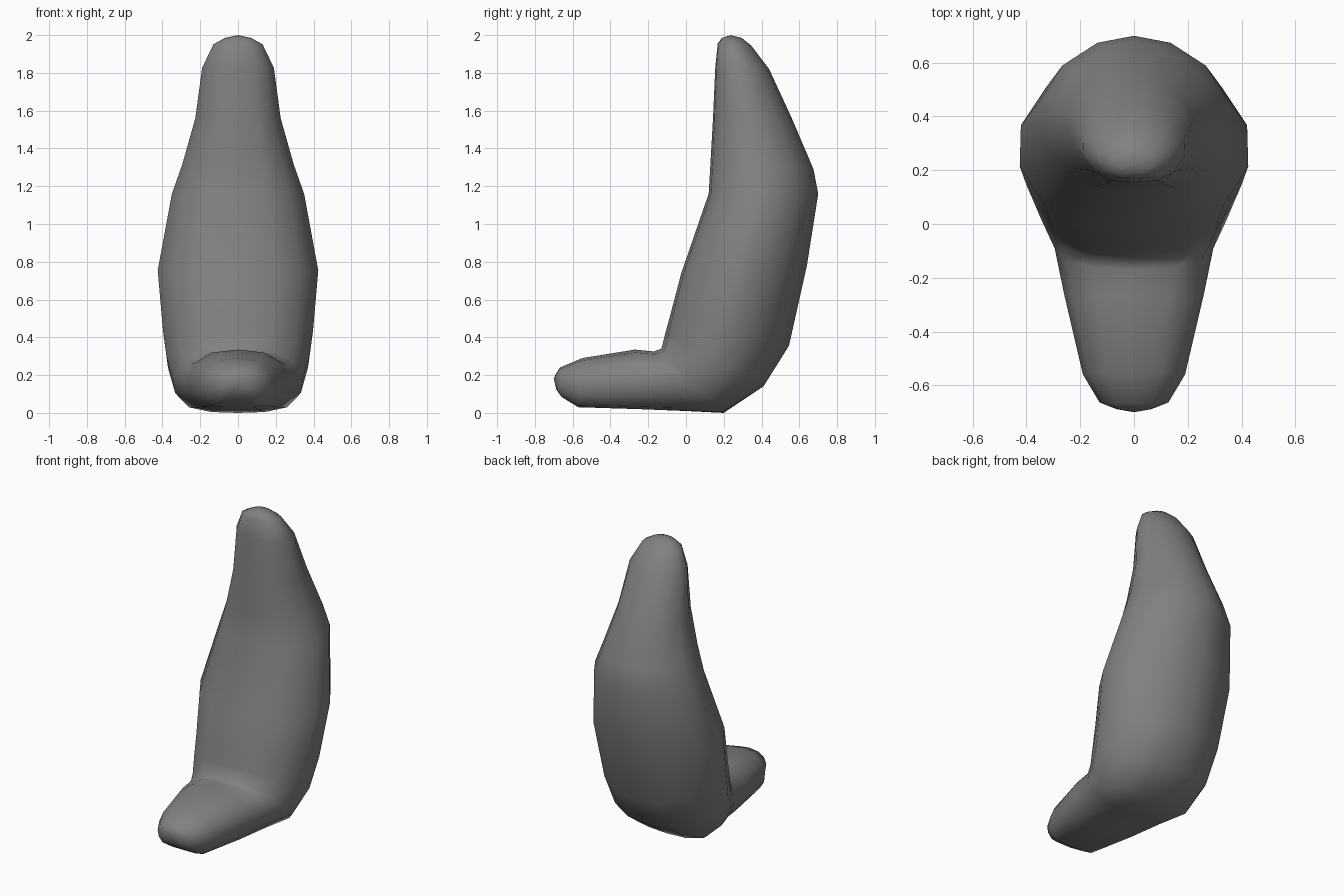
import bpy, bmesh

# Half cross-sections: (fraction of half width, fraction from inner edge to outer edge)
FOOT = [(0, 0), (0.52, 0.05), (0.86, 0.22), (1, 0.48), (0.95, 0.74), (0.74, 0.96), (0.42, 1), (0, 1)]
BODY = [(0, 0), (0.45, 0.02), (0.78, 0.14), (1, 0.36), (0.99, 0.59), (0.76, 0.81), (0.39, 0.955), (0, 1)]

# Stations from toe to crown: inner y,z / outer y,z / half width / foot-to-body blend
STATIONS = [
    (-0.667, 0.24, -0.66, 0.085, 0.128, 0),
    (-0.55, 0.29, -0.57, 0.03, 0.19, 0),
    (-0.27, 0.335, -0.25, 0.02, 0.26, 0),
    (-0.17, 0.325, 0.00, 0.01, 0.295, 0.1),
    (-0.13, 0.34, 0.20, 0.00, 0.345, 0.3),
    (-0.11, 0.42, 0.41, 0.14, 0.38, 0.65),
    (-0.08, 0.53, 0.545, 0.355, 0.40, 1),
    (-0.025, 0.74, 0.64, 0.78, 0.425, 1),
    (0.12, 1.16, 0.70, 1.16, 0.35, 1),
    (0.13, 1.33, 0.675, 1.29, 0.295, 1),
    (0.143, 1.56, 0.56, 1.56, 0.226, 1),
    (0.155, 1.83, 0.44, 1.82, 0.19, 1),
    (0.168, 1.955, 0.345, 1.945, 0.13, 1),
    (0.19, 1.985, 0.295, 1.985, 0.07, 1),
]


def ring(bm, iy, iz, oy, oz, w, blend):
    half = [tuple(a + (b - a) * blend for a, b in zip(f, g)) for f, g in zip(FOOT, BODY)]
    full = half + [(-x, t) for x, t in half[-2:0:-1]]
    return [bm.verts.new((x * w, iy + (oy - iy) * t, iz + (oz - iz) * t)) for x, t in full]


# Curved upright body with forward foot, one continuous loft
bm = bmesh.new()
rings = [ring(bm, *s) for s in STATIONS]
n = len(rings[0])
for a, b in zip(rings, rings[1:]):
    for i in range(n):
        j = (i + 1) % n
        bm.faces.new((a[i], a[j], b[j], b[i]))

# Small toe ring, then rounded toe and crown caps
toe = ring(bm, -0.69, 0.205, -0.687, 0.125, 0.065, 0)
for i in range(n):
    j = (i + 1) % n
    bm.faces.new((toe[i], toe[j], rings[0][j], rings[0][i]))
for r, tip in ((toe, (0, -0.70, 0.18)), (rings[-1], (0, 0.237, 2.0))):
    v = bm.verts.new(tip)
    for i in range(n):
        bm.faces.new((r[i], r[(i + 1) % n], v))
bmesh.ops.recalc_face_normals(bm, faces=bm.faces)
for f in bm.faces:
    f.smooth = True

mesh = bpy.data.meshes.new("curved_body")
bm.to_mesh(mesh)
bm.free()
obj = bpy.data.objects.new("curved_body", mesh)
bpy.context.collection.objects.link(obj)

# Dark grey surface
mat = bpy.data.materials.new("dark_grey")
mat.diffuse_color = (0.22, 0.22, 0.22, 1)
mesh.materials.append(mat)
